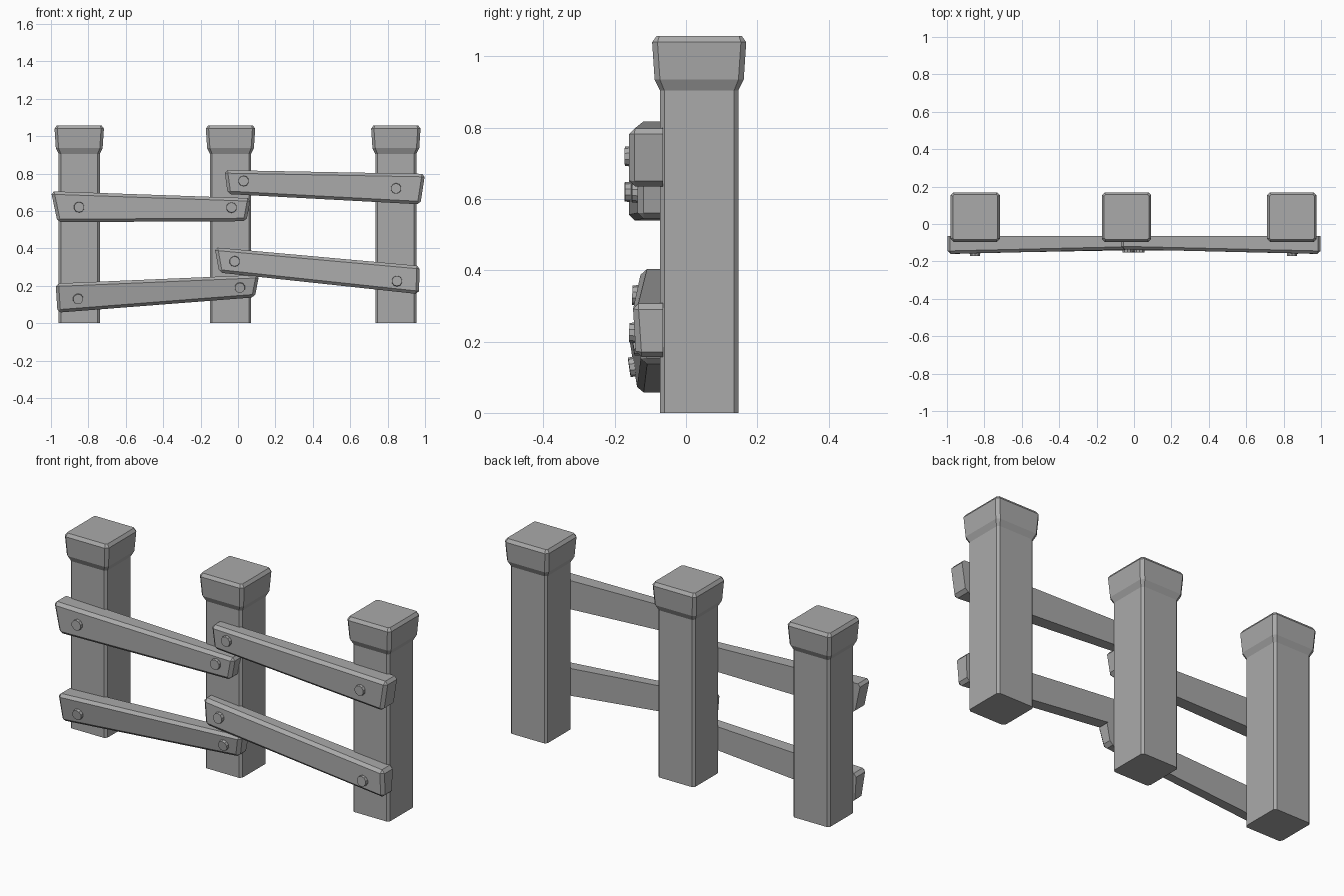
import bpy
import bmesh
import math
from mathutils import Vector, Matrix

cube = bpy.data.objects.get("Cube")
if cube:
    bpy.data.objects.remove(cube, do_unlink=True)

# One grey for the whole fence
grey = bpy.data.materials.new("weathered_grey")
grey.use_nodes = True
grey.diffuse_color = (0.4, 0.4, 0.4, 1)
grey.node_tree.nodes["Principled BSDF"].inputs["Base Color"].default_value = (0.4, 0.4, 0.4, 1)


def finish(bm, name):
    bmesh.ops.recalc_face_normals(bm, faces=bm.faces)
    mesh = bpy.data.meshes.new(name)
    bm.to_mesh(mesh)
    bm.free()
    mesh.materials.append(grey)
    obj = bpy.data.objects.new(name, mesh)
    bpy.context.collection.objects.link(obj)
    return obj


def loft(bm, rings):
    """Skin equal-length rings of points and close both ends."""
    loops = [[bm.verts.new(p) for p in ring] for ring in rings]
    for a, b in zip(loops, loops[1:]):
        for i in range(len(a)):
            j = (i + 1) % len(a)
            bm.faces.new((a[i], a[j], b[j], b[i]))
    bm.faces.new(loops[0])
    bm.faces.new(loops[-1])


def chamfered_square(cx, cy, z, half, cut):
    inner = half - cut
    corners = [(half, -inner), (half, inner), (inner, half), (-inner, half),
               (-half, inner), (-half, -inner), (-inner, -half), (inner, -half)]
    return [(cx + x, cy + y, z) for x, y in corners]


# Posts with flared caps: height, half width, corner cut
POST_PROFILE = [(0, 0.11, 0.012), (0.905, 0.11, 0.012), (0.935, 0.125, 0.015),
                (1.04, 0.132, 0.015), (1.057, 0.12, 0.008)]


def post(name, x):
    bm = bmesh.new()
    loft(bm, [chamfered_square(x, 0.037, z, h, c) for z, h, c in POST_PROFILE])
    finish(bm, name)


post("right_post", -0.849)
post("middle_post", -0.04)
post("left_post", 0.844)

BACK = -0.065


def rail(name, corners, bolts):
    """Corners (x, front y, z): top right, bottom right, bottom left, top left."""
    front = [Vector(c) for c in corners]
    back = [Vector((c.x, BACK, c.z)) for c in front]
    bm = bmesh.new()
    loft(bm, [back, front])
    edges = [e for e in bm.edges if any(v.co.y < BACK - 0.01 for v in e.verts)]
    bmesh.ops.bevel(bm, geom=edges, offset=0.016, segments=1, affect='EDGES',
                    profile=0.5, clamp_overlap=True)
    finish(bm, name)

    # Bolt heads sit square to the front of the board
    normal = (front[2] - front[0]).cross(front[3] - front[1]).normalized()
    if normal.y > 0:
        normal.negate()
    centre = sum(front, Vector()) / 4
    turn = normal.to_track_quat('Z', 'Y').to_matrix().to_4x4()
    for side, (x, z) in zip(("right", "left"), bolts):
        y = centre.y - (normal.x * (x - centre.x) + normal.z * (z - centre.z)) / normal.y
        bm = bmesh.new()
        bmesh.ops.create_cone(bm, cap_ends=True, segments=10, radius1=0.03, radius2=0.027,
                              depth=0.03, matrix=Matrix.Translation((x, y, z)) @ turn)
        finish(bm, name + "_" + side + "_bolt")


# Rails, nailed across the front
rail("upper_right_rail",
     [(-1.0, -0.16, 0.705), (-0.965, -0.16, 0.54), (0.045, -0.135, 0.545), (0.068, -0.135, 0.668)],
     [(-0.85, 0.62), (-0.035, 0.618)])
rail("upper_left_rail",
     [(-0.072, -0.135, 0.818), (-0.055, -0.135, 0.69), (0.975, -0.16, 0.635), (1.0, -0.16, 0.798)],
     [(0.03, 0.76), (0.845, 0.72)])
rail("lower_right_rail",
     [(-0.975, -0.16, 0.212), (-0.965, -0.135, 0.056), (0.09, -0.125, 0.138), (0.113, -0.14, 0.258)],
     [(-0.855, 0.13), (0.01, 0.19)])
rail("lower_left_rail",
     [(-0.125, -0.125, 0.405), (-0.1, -0.145, 0.27), (0.967, -0.14, 0.155), (0.972, -0.15, 0.306)],
     [(-0.018, 0.33), (0.85, 0.225)])
